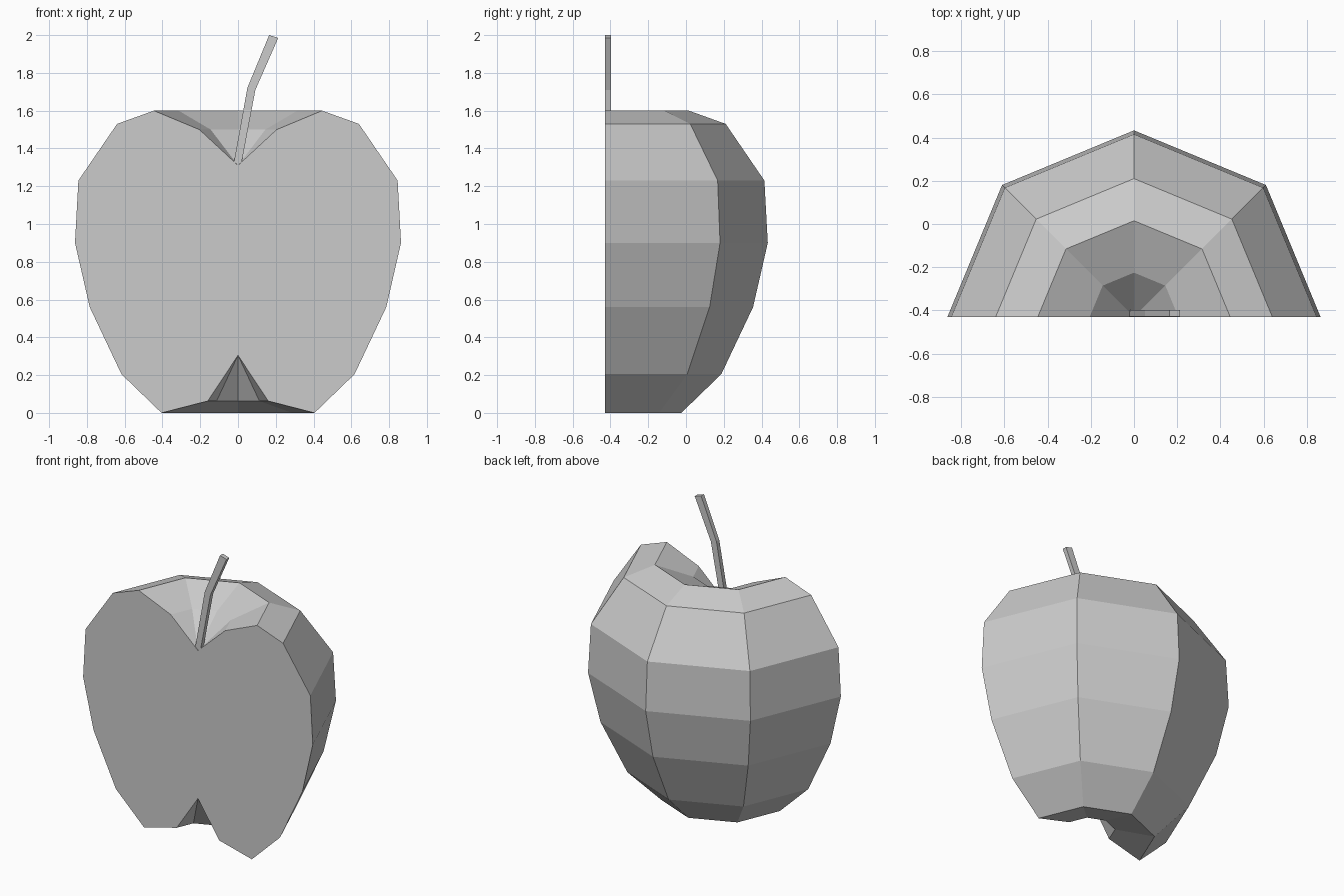
import bpy, bmesh, math

if "Cube" in bpy.data.objects:
    bpy.data.objects.remove(bpy.data.objects["Cube"])

CUT_Y = -0.43  # plane of the flat cut


def make_object(name, bm):
    bmesh.ops.recalc_face_normals(bm, faces=bm.faces)
    mesh = bpy.data.meshes.new(name)
    bm.to_mesh(mesh)
    bm.free()
    obj = bpy.data.objects.new(name, mesh)
    bpy.context.collection.objects.link(obj)
    return obj


# Half apple: profile (radius, height) swept half a turn, closed by a cut face
profile = [(0, 1.31), (0.205, 1.50), (0.445, 1.60), (0.64, 1.53), (0.845, 1.23),
           (0.863, 0.90), (0.785, 0.56), (0.617, 0.205), (0.405, 0),
           (0.16, 0.063), (0, 0.305)]
STEPS = 4
bm = bmesh.new()
top = bm.verts.new((0, CUT_Y, profile[0][1]))
bottom = bm.verts.new((0, CUT_Y, profile[-1][1]))
columns = []
for i in range(STEPS + 1):
    a = math.pi * i / STEPS
    ring = [bm.verts.new((r * math.cos(a), CUT_Y + r * math.sin(a), z))
            for r, z in profile[1:-1]]
    columns.append([top] + ring + [bottom])
for c, d in zip(columns, columns[1:]):
    for j in range(len(profile) - 1):
        quad = [c[j], c[j + 1], d[j + 1], d[j]]
        bm.faces.new(list(dict.fromkeys(quad)))
cut = bm.faces.new(columns[0] + columns[-1][-2:0:-1])
bmesh.ops.triangulate(bm, faces=[cut])
make_object("half_apple", bm)

# Stem: bent strip, extruded back from the cut plane
outline = [(-0.022, 1.325), (0, 1.31), (0.018, 1.32), (0.092, 1.71),
           (0.213, 1.985), (0.165, 2.0), (0.05, 1.722)]
bm = bmesh.new()
face = bm.faces.new([bm.verts.new((x, CUT_Y + 0.002, z)) for x, z in outline])
out = bmesh.ops.extrude_face_region(bm, geom=[face], use_keep_orig=True)
moved = [v for v in out["geom"] if isinstance(v, bmesh.types.BMVert)]
bmesh.ops.translate(bm, verts=moved, vec=(0, 0.03, 0))
make_object("stem", bm)
